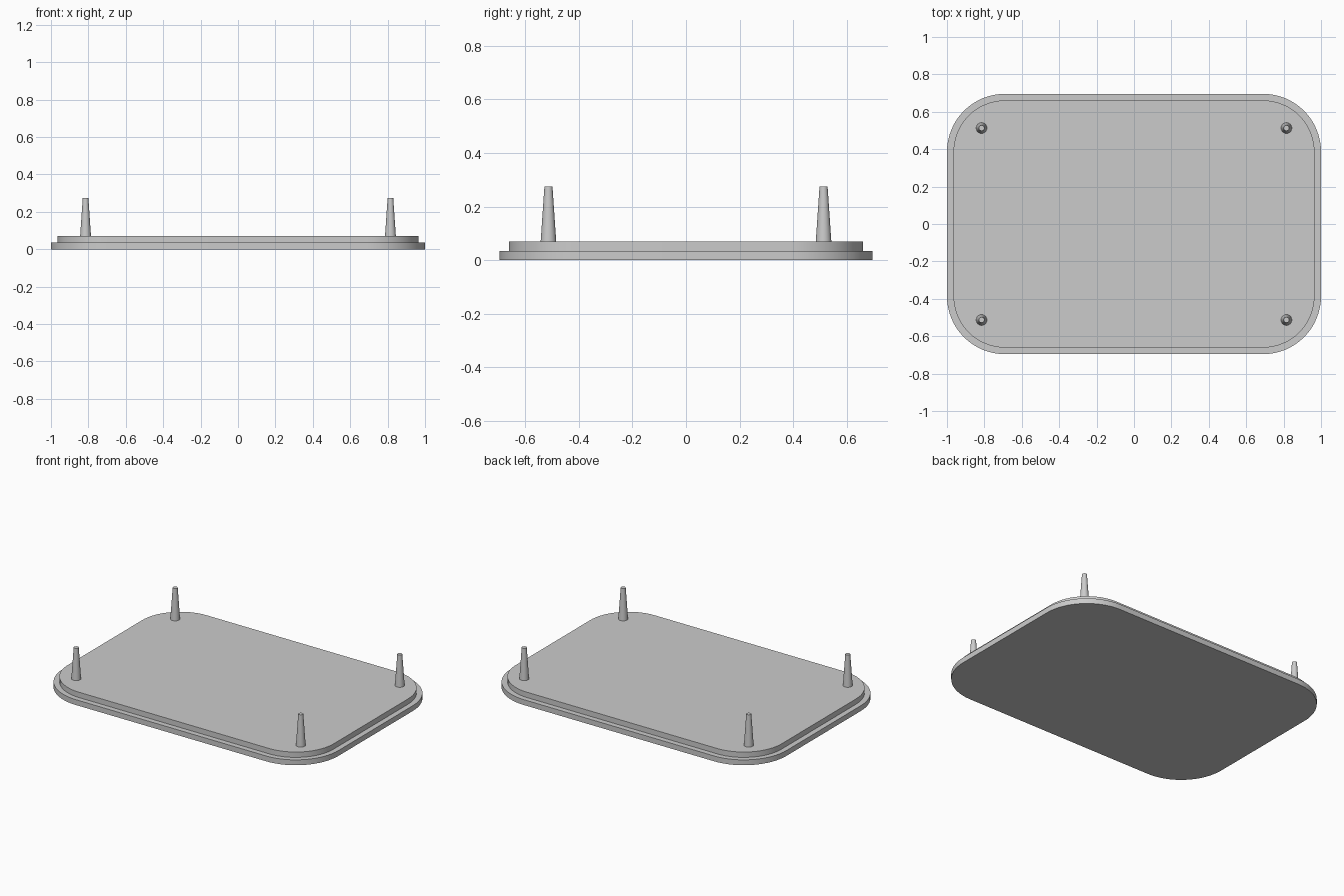
import bpy
import bmesh
from math import cos, sin, pi, radians

cube = bpy.data.objects.get("Cube")
if cube:
    bpy.data.objects.remove(cube, do_unlink=True)

grey = bpy.data.materials.new("plain_grey")
grey.use_nodes = True
colour = (0.6, 0.6, 0.6, 1)
grey.diffuse_color = colour
grey.node_tree.nodes["Principled BSDF"].inputs["Base Color"].default_value = colour


def finish(name, bm):
    """Turn a bmesh into a named, shaded object."""
    bmesh.ops.recalc_face_normals(bm, faces=bm.faces)
    mesh = bpy.data.meshes.new(name)
    bm.to_mesh(mesh)
    bm.free()
    mesh.materials.append(grey)
    obj = bpy.data.objects.new(name, mesh)
    bpy.context.collection.objects.link(obj)
    bpy.ops.object.select_all(action='DESELECT')
    obj.select_set(True)
    bpy.context.view_layer.objects.active = obj
    bpy.ops.object.shade_smooth_by_angle(angle=radians(30))
    return obj


def rounded_plate(name, half_x, half_y, radius, z0, z1, steps=16):
    """Rounded rectangle extruded from z0 to z1."""
    bm = bmesh.new()
    ring = []
    corners = [(1, 1), (-1, 1), (-1, -1), (1, -1)]
    for quarter, (sx, sy) in enumerate(corners):
        for i in range(steps + 1):
            a = (quarter + i / steps) * pi / 2
            ring.append(bm.verts.new((sx * (half_x - radius) + radius * cos(a),
                                      sy * (half_y - radius) + radius * sin(a), z0)))
    face = bm.faces.new(ring)
    side = bmesh.ops.extrude_face_region(bm, geom=[face], use_keep_orig=True)
    top = [v for v in side["geom"] if isinstance(v, bmesh.types.BMVert)]
    bmesh.ops.translate(bm, verts=top, vec=(0, 0, z1 - z0))
    return finish(name, bm)


def tapered_peg(name, x, y, z0, z1):
    """Slim peg, narrower at the tip."""
    bm = bmesh.new()
    bmesh.ops.create_cone(bm, cap_ends=True, segments=32,
                          radius1=0.029, radius2=0.015, depth=z1 - z0)
    bmesh.ops.translate(bm, verts=bm.verts, vec=(x, y, (z0 + z1) / 2))
    return finish(name, bm)


# Stepped lid: wide rim below, smaller panel on top
rounded_plate("base_rim", 1.0, 0.696, 0.31, 0, 0.035)
rounded_plate("raised_panel", 0.965, 0.661, 0.275, 0.035, 0.07)

# One peg near each corner
for side, sx in (("left", 1), ("right", -1)):
    for end, sy in (("front", -1), ("back", 1)):
        tapered_peg(f"{end}_{side}_peg", sx * 0.815, sy * 0.513, 0.07, 0.275)
